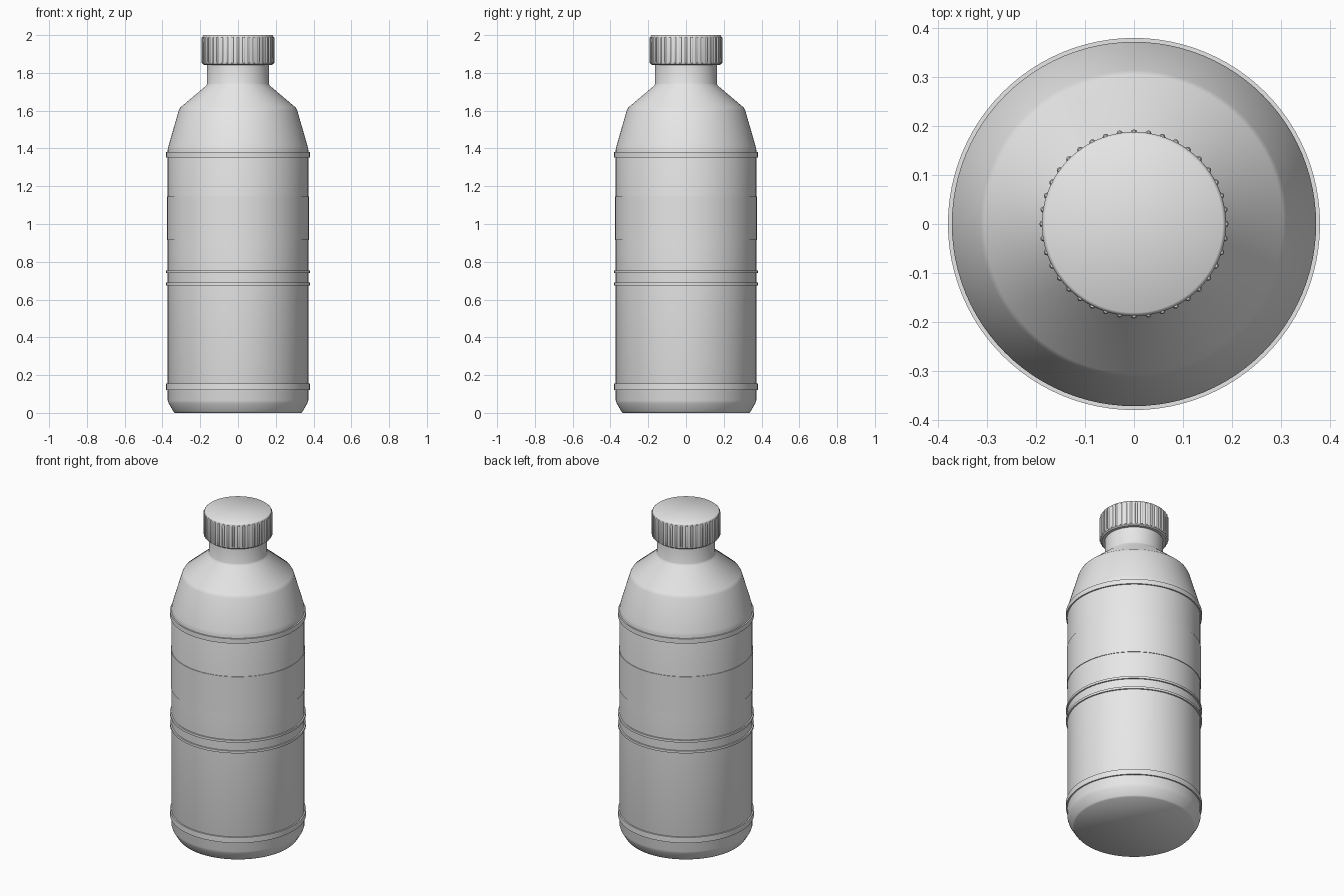
import bpy, bmesh, math

if "Cube" in bpy.data.objects:
    bpy.data.objects.remove(bpy.data.objects["Cube"])

SEGMENTS = 96

grey = bpy.data.materials.new("plain grey")
grey.diffuse_color = (0.8, 0.8, 0.8, 1.0)
grey.use_nodes = True
grey.node_tree.nodes["Principled BSDF"].inputs["Base Color"].default_value = grey.diffuse_color


def finish(name, bm, angle):
    bmesh.ops.recalc_face_normals(bm, faces=bm.faces)
    mesh = bpy.data.meshes.new(name)
    bm.to_mesh(mesh)
    bm.free()
    mesh.materials.append(grey)
    obj = bpy.data.objects.new(name, mesh)
    bpy.context.collection.objects.link(obj)
    bpy.ops.object.select_all(action='DESELECT')
    obj.select_set(True)
    bpy.context.view_layer.objects.active = obj
    bpy.ops.object.shade_smooth_by_angle(angle=math.radians(angle))
    return obj


def lathe(name, profile, angle=30, closed=False):
    """Spin (radius, height) points about z; an open profile gets end caps."""
    bm = bmesh.new()
    rings = []
    for r, z in profile:
        rings.append([bm.verts.new((r * math.cos(t), r * math.sin(t), z))
                      for t in (2 * math.pi * i / SEGMENTS for i in range(SEGMENTS))])
    pairs = list(zip(rings, rings[1:]))
    if closed:
        pairs.append((rings[-1], rings[0]))
    else:
        bm.faces.new(rings[0])
        bm.faces.new(rings[-1])
    for low, high in pairs:
        for i in range(SEGMENTS):
            j = (i + 1) % SEGMENTS
            bm.faces.new((low[i], low[j], high[j], high[i]))
    return finish(name, bm, angle)


# Bottle with chamfered foot, straight wall, sloped shoulder and neck
lathe("bottle_body", [
    (0.335, 0.0), (0.342, 0.008), (0.367, 0.05), (0.372, 0.066), (0.372, 1.395),
    (0.369, 1.41), (0.314, 1.60), (0.305, 1.617), (0.168, 1.733),
    (0.163, 1.745), (0.163, 1.86)], angle=50)

# Raised hoops and the wide label band around the wall
for name, bottom, top, radius in [
        ("lower_hoop", 0.122, 0.156, 0.380),
        ("middle_hoop_low", 0.675, 0.689, 0.380),
        ("middle_hoop_high", 0.741, 0.755, 0.380),
        ("upper_hoop", 1.352, 1.381, 0.380),
        ("label_band", 0.915, 1.145, 0.3755)]:
    lathe(name, [(0.365, bottom), (radius, bottom), (radius, top), (0.365, top)],
          closed=True)

# Screw cap with a small rounded rim
lathe("cap", [(0.180, 1.842), (0.187, 1.848), (0.188, 1.855), (0.188, 1.988),
              (0.186, 1.996), (0.181, 2.0)], angle=40)

# Rounded grip ridges around the cap
bm = bmesh.new()
RIDGES = 40
for k in range(RIDGES):
    a = 2 * math.pi * k / RIDGES
    ends = []
    for z, scale in ((1.850, 0.6), (1.857, 1.0), (1.983, 1.0), (1.991, 0.6)):
        ring = []
        for s in range(8):
            t = 2 * math.pi * s / 8
            r = 0.187 + 0.0065 * scale * math.cos(t)
            w = 0.0065 * scale * math.sin(t)
            ring.append(bm.verts.new((r * math.cos(a) - w * math.sin(a),
                                      r * math.sin(a) + w * math.cos(a), z)))
        ends.append(ring)
    for low, high in zip(ends, ends[1:]):
        for i in range(8):
            j = (i + 1) % 8
            bm.faces.new((low[i], low[j], high[j], high[i]))
    bm.faces.new(ends[0])
    bm.faces.new(ends[-1])
finish("cap_ridges", bm, 50)
